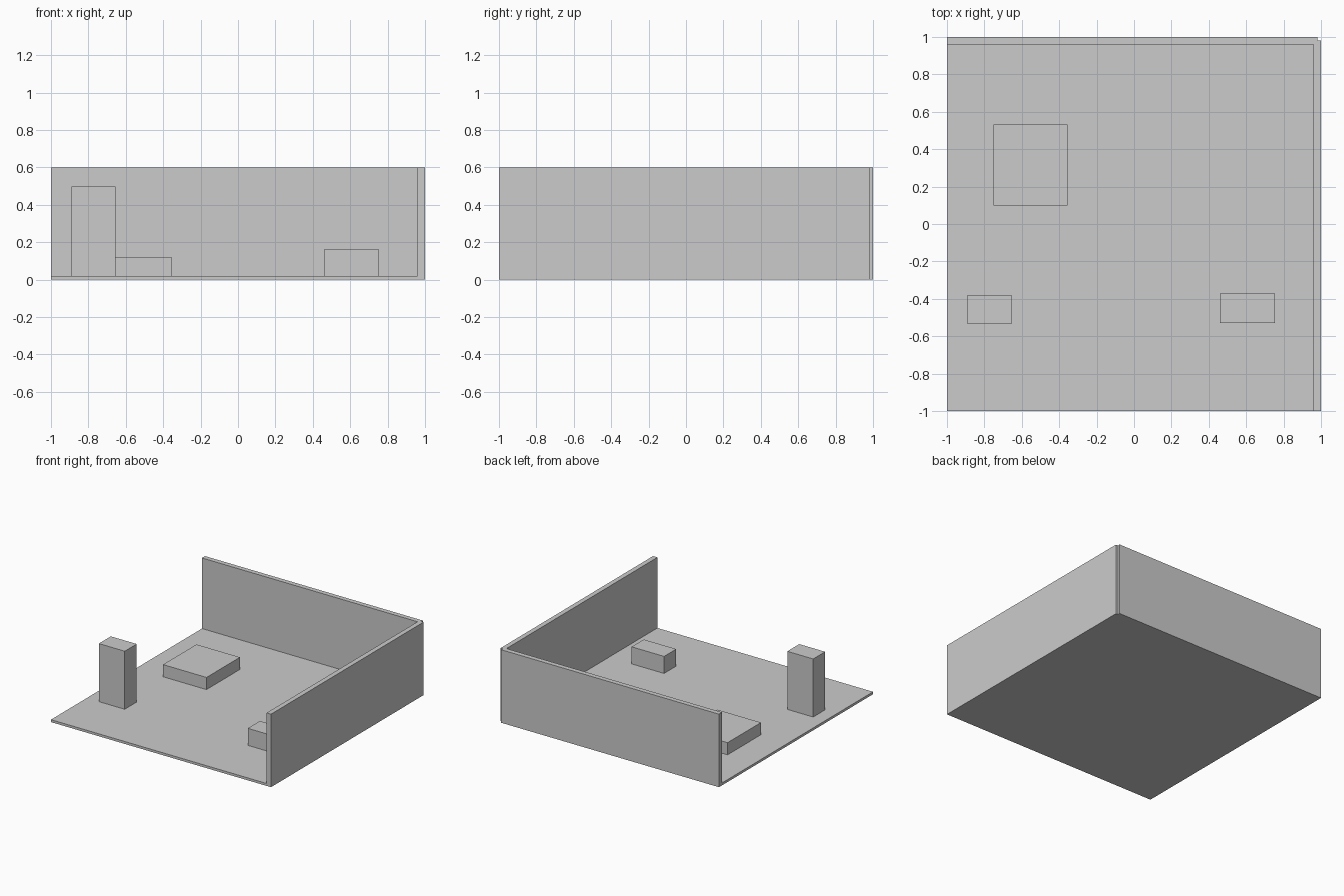
import bpy, bmesh

if "Cube" in bpy.data.objects:
    bpy.data.objects.remove(bpy.data.objects["Cube"])


def prism(name, outline, z0, z1):
    """Extrude a flat outline from z0 up to z1."""
    bm = bmesh.new()
    face = bm.faces.new([bm.verts.new((x, y, z0)) for x, y in outline])
    ext = bmesh.ops.extrude_face_region(bm, geom=[face])
    verts = [g for g in ext["geom"] if isinstance(g, bmesh.types.BMVert)]
    bmesh.ops.translate(bm, verts=verts, vec=(0, 0, z1 - z0))
    bmesh.ops.recalc_face_normals(bm, faces=bm.faces)
    mesh = bpy.data.meshes.new(name)
    bm.to_mesh(mesh)
    bm.free()
    obj = bpy.data.objects.new(name, mesh)
    bpy.context.collection.objects.link(obj)
    return obj


def block(name, x0, x1, y0, y1, z0, z1):
    return prism(name, [(x0, y0), (x1, y0), (x1, y1), (x0, y1)], z0, z1)


FLOOR = 0.02    # floor thickness
INNER = 0.96    # inner wall face
MID = 0.98      # wall ends, leaving a small notch in the outer corner
WALL_TOP = 0.6

# Room shell: floor plus back and right walls
block("floor", -1, INNER, -1, INNER, 0, FLOOR)
prism("walls", [(INNER, -1), (1, -1), (1, MID), (MID, MID), (MID, 1),
                (-1, 1), (-1, INNER), (INNER, INNER)], 0, WALL_TOP)

# Furniture blocks standing on the floor
block("tall_cabinet", -0.89, -0.655, -0.535, -0.38, FLOOR, 0.497)
block("low_table", -0.75, -0.355, 0.098, 0.532, FLOOR, 0.12)
block("small_bench", 0.46, 0.755, -0.53, -0.372, FLOOR, 0.16)
